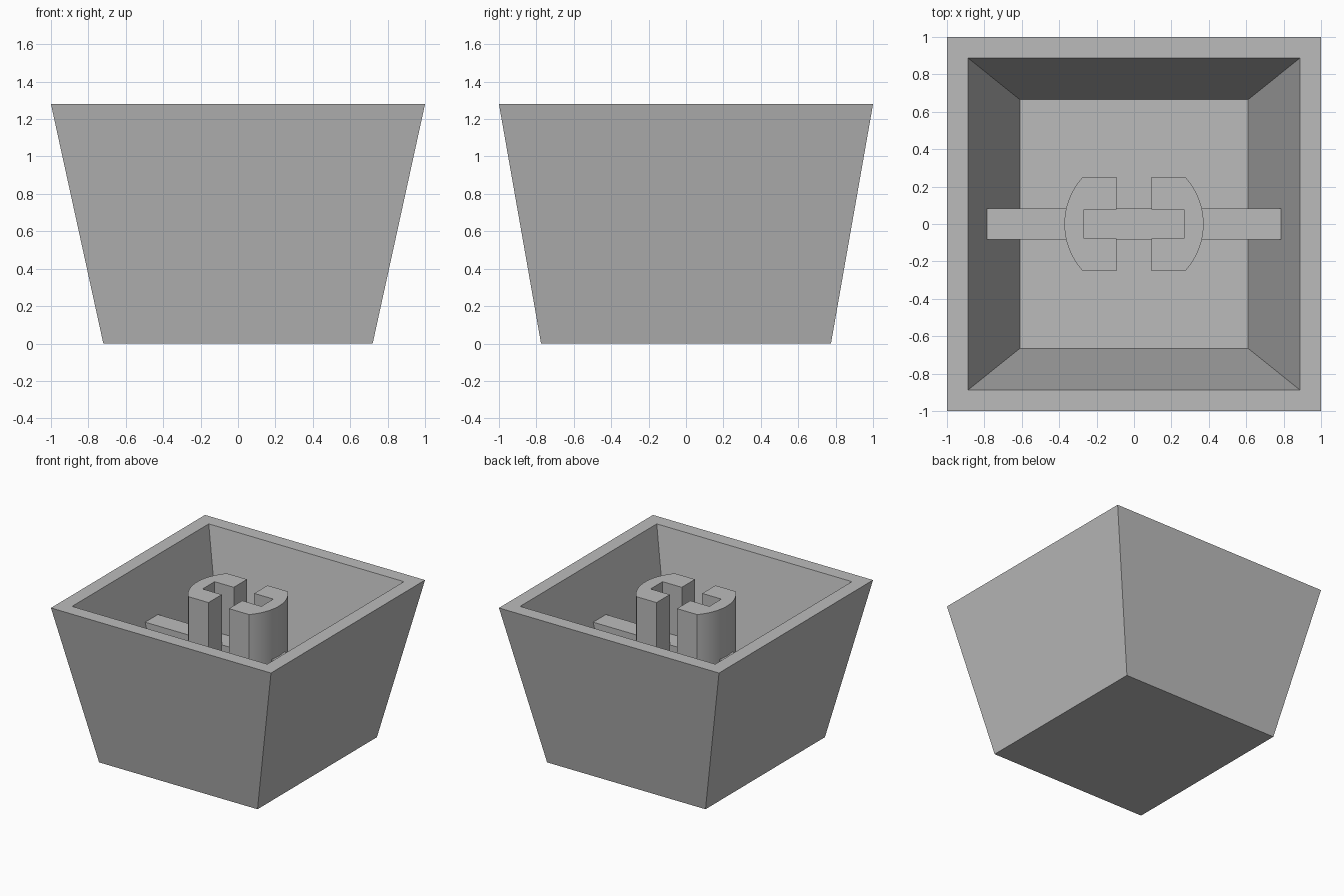
import bpy, bmesh, math

if "Cube" in bpy.data.objects:
    bpy.data.objects.remove(bpy.data.objects["Cube"], do_unlink=True)

HEIGHT, FLOOR = 1.28, 0.16
RIB_TOP = 0.87

grey = bpy.data.materials.new("plain grey plastic")
grey.use_nodes = True
colour = (0.5, 0.5, 0.5, 1)
grey.diffuse_color = colour
grey.node_tree.nodes["Principled BSDF"].inputs["Base Color"].default_value = colour


def finish(name, bm):
    bmesh.ops.recalc_face_normals(bm, faces=bm.faces)
    mesh = bpy.data.meshes.new(name)
    bm.to_mesh(mesh)
    bm.free()
    mesh.materials.append(grey)
    obj = bpy.data.objects.new(name, mesh)
    bpy.context.scene.collection.objects.link(obj)
    return obj


def loft(name, rings):
    """Closed solid through a list of centred rectangles (half x, half y, z)."""
    bm = bmesh.new()
    loops = []
    for hx, hy, z in rings:
        corners = [(-hx, -hy, z), (hx, -hy, z), (hx, hy, z), (-hx, hy, z)]
        loops.append([bm.verts.new(c) for c in corners])
    for a, b in zip(loops, loops[1:]):
        for i in range(4):
            j = (i + 1) % 4
            bm.faces.new((a[i], a[j], b[j], b[i]))
    bm.faces.new(loops[0])
    bm.faces.new(loops[-1])
    return finish(name, bm)


# Tapered open shell: outside up, over the rim, and down to the inner floor
loft("cap_shell", [
    (0.72, 0.775, 0), (1, 1, HEIGHT),
    (0.887, 0.887, HEIGHT), (0.61, 0.665, FLOOR),
])

# Cross rib, its ends following the sloping walls
loft("cross_rib", [(0.615, 0.083, FLOOR - 0.02), (0.787, 0.083, RIB_TOP)])


def stem_half(name, side):
    """Upright C-shaped post with a rounded outer side."""
    radius, half_y, gap, slot_x, slot_y = 0.372, 0.25, 0.093, 0.267, 0.078
    end = math.asin(half_y / radius)
    steps = 24
    outline = [(gap, -half_y)]
    for i in range(steps + 1):
        a = -end + 2 * end * i / steps
        outline.append((radius * math.cos(a), radius * math.sin(a)))
    outline += [(gap, half_y), (gap, slot_y), (slot_x, slot_y),
                (slot_x, -slot_y), (gap, -slot_y)]
    bm = bmesh.new()
    base = bm.faces.new([bm.verts.new((side * x, y, FLOOR - 0.01)) for x, y in outline])
    top = bmesh.ops.extrude_face_region(bm, geom=[base], use_keep_orig=True)
    verts = [g for g in top["geom"] if isinstance(g, bmesh.types.BMVert)]
    bmesh.ops.translate(bm, verts=verts, vec=(0, 0, HEIGHT - FLOOR + 0.01))
    obj = finish(name, bm)
    bpy.ops.object.select_all(action="DESELECT")
    obj.select_set(True)
    bpy.context.view_layer.objects.active = obj
    bpy.ops.object.shade_smooth_by_angle(angle=math.radians(30))


# Pair of mirrored posts with the slot between them
stem_half("stem_left", 1)
stem_half("stem_right", -1)
